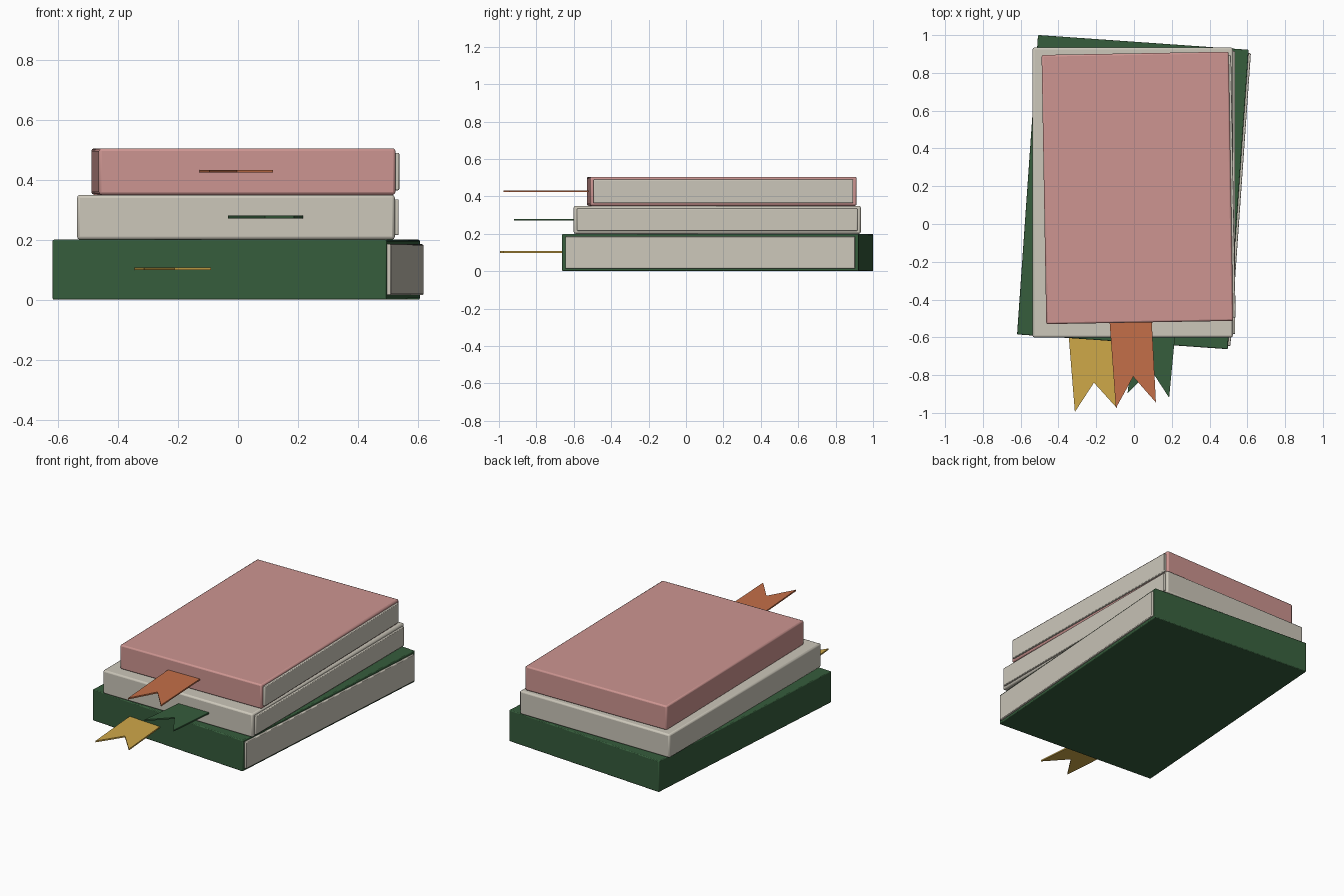
import bpy, bmesh, math
from mathutils import Matrix, Vector

if "Cube" in bpy.data.objects:
    bpy.data.objects.remove(bpy.data.objects["Cube"])


def material(name, r, g, b):
    m = bpy.data.materials.new(name)
    lin = [((c / 255 + 0.055) / 1.055) ** 2.4 for c in (r, g, b)]
    m.diffuse_color = (*lin, 1)
    m.use_nodes = True
    m.node_tree.nodes["Principled BSDF"].inputs["Base Color"].default_value = m.diffuse_color
    return m


GREEN = material("dark green", 54, 93, 60)
CREAM = material("cream", 204, 199, 186)
PINK = material("dusty pink", 205, 149, 145)
GOLD = material("mustard", 207, 168, 73)
ORANGE = material("burnt orange", 196, 111, 72)


def finish(name, bm, mat, bevel=0, segments=2):
    bmesh.ops.recalc_face_normals(bm, faces=bm.faces)
    me = bpy.data.meshes.new(name)
    bm.to_mesh(me)
    bm.free()
    ob = bpy.data.objects.new(name, me)
    bpy.context.collection.objects.link(ob)
    me.materials.append(mat)
    if bevel:
        mod = ob.modifiers.new("rounded_edges", 'BEVEL')
        mod.width = bevel
        mod.segments = segments
    bpy.ops.object.select_all(action='DESELECT')
    ob.select_set(True)
    bpy.context.view_layer.objects.active = ob
    bpy.ops.object.shade_smooth_by_angle(angle=math.radians(35))
    return ob


def box(name, size, centre, mat, bevel):
    bm = bmesh.new()
    bmesh.ops.create_cube(bm, size=1)
    bmesh.ops.scale(bm, vec=size, verts=bm.verts)
    bmesh.ops.translate(bm, vec=centre, verts=bm.verts)
    return finish(name, bm, mat, bevel)


def book(name, x, y, z0, z1, width, length, angle, mat, bevel):
    # cover block plus a slightly proud page block on the open (+x) side
    h = z1 - z0
    cover = box(name + "_cover", (width, length, h), (0, 0, 0), mat, bevel)
    pages = box(name + "_pages", (0.10, length - 0.036, h - 0.03),
                (width / 2 - 0.037, 0, 0), CREAM, 0.004)
    for ob in (cover, pages):
        ob.location = (x, y, (z0 + z1) / 2)
        ob.rotation_euler.z = math.radians(angle)


book("bottom_book", -0.006, 0.169, 0.0, 0.2, 1.118, 1.589, -4.0, GREEN, 0.005)
book("middle_book", -0.007, 0.167, 0.2, 0.35, 1.06, 1.535, 0.0, CREAM, 0.010)
book("top_book", 0.018, 0.191, 0.35, 0.505, 0.99, 1.425, 1.0, PINK, 0.009)


def bookmark(name, outline, z, mat):
    # flat swallow-tailed ribbon, rooted inside its book
    bm = bmesh.new()
    face = bm.faces.new([bm.verts.new((x, y, z - 0.0045)) for x, y in outline])
    ext = bmesh.ops.extrude_face_region(bm, geom=[face])
    top = [v for v in ext["geom"] if isinstance(v, bmesh.types.BMVert)]
    bmesh.ops.translate(bm, vec=(0, 0, 0.009), verts=top)
    finish(name, bm, mat)


bookmark("bottom_bookmark", [(-0.35, -0.54), (-0.313, -0.995), (-0.212, -0.84),
                             (-0.09, -0.975), (-0.127, -0.54)], 0.103, GOLD)
bookmark("middle_bookmark", [(0.006, -0.54), (-0.034, -0.895), (0.09, -0.772),
                             (0.186, -0.92), (0.222, -0.54)], 0.276, GREEN)
bookmark("top_bookmark", [(-0.132, -0.48), (-0.096, -0.975), (-0.004, -0.808),
                          (0.116, -0.945), (0.092, -0.48)], 0.428, ORANGE)
